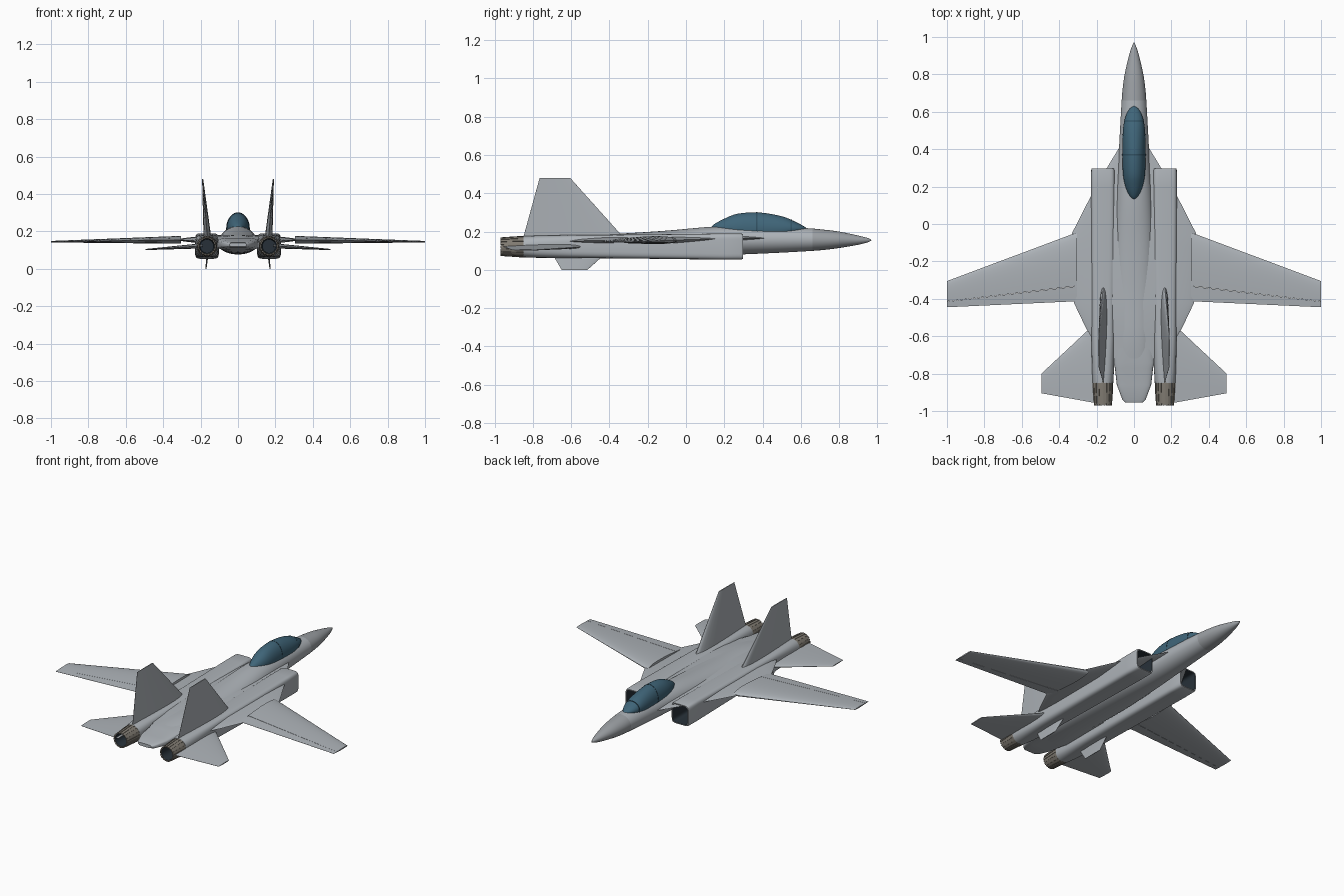
import bpy, bmesh
from math import sin, cos, pi, copysign, sqrt
from mathutils import Vector as V

if "Cube" in bpy.data.objects:
    bpy.data.objects.remove(bpy.data.objects["Cube"])


def material(name, rgb):
    m = bpy.data.materials.new(name)
    m.diffuse_color = (*rgb, 1)
    m.use_nodes = True
    m.node_tree.nodes["Principled BSDF"].inputs["Base Color"].default_value = m.diffuse_color
    return m


GREY = material("airframe_grey", (0.42, 0.45, 0.48))
NOSE = material("nose_grey", (0.33, 0.35, 0.37))
GLASS = material("canopy_glass", (0.05, 0.13, 0.19))
FRAME = material("frame_blue", (0.03, 0.08, 0.12))
DARK = material("duct_dark", (0.02, 0.03, 0.04))
METAL = material("nozzle_metal", (0.22, 0.20, 0.17))


def finish(name, bm, mats, mirror=False):
    bmesh.ops.recalc_face_normals(bm, faces=bm.faces)
    me = bpy.data.meshes.new(name)
    bm.to_mesh(me)
    bm.free()
    for m in mats:
        me.materials.append(m)
    ob = bpy.data.objects.new(name, me)
    bpy.context.collection.objects.link(ob)
    bpy.ops.object.select_all(action='DESELECT')
    bpy.context.view_layer.objects.active = ob
    ob.select_set(True)
    bpy.ops.object.shade_smooth_by_angle(angle=0.6)
    if mirror:
        ob.modifiers.new("mirror", 'MIRROR').use_mirror_merge = False
    return ob


def spline(rows, sub):
    # Catmull-Rom interpolation of the section rows
    out = []
    for i in range(len(rows) - 1):
        a, b, c, d = (rows[min(max(k, 0), len(rows) - 1)] for k in (i - 1, i, i + 1, i + 2))
        for j in range(sub):
            t = j / sub
            out.append(tuple(0.5 * (2 * q + (r - p) * t + (2 * p - 5 * q + 4 * r - s) * t * t
                                    + (3 * q - p - 3 * r + s) * t ** 3)
                             for p, q, r, s in zip(a, b, c, d)))
    return out + [rows[-1]]


def loft(name, rows, mats, cx=0, sub=1, seg=40, mirror=False, dark_from=None):
    # rows: y, half width, bottom z, top z, superellipse exponent
    bm = bmesh.new()
    rings = []
    for y, w, z0, z1, n in (spline(rows, sub) if sub > 1 else rows):
        ring = []
        for k in range(seg):
            c, s = cos(2 * pi * k / seg), sin(2 * pi * k / seg)
            ring.append(bm.verts.new((cx + w * copysign(abs(c) ** (2 / n), c), y,
                                      (z0 + z1) / 2 + (z1 - z0) / 2 * copysign(abs(s) ** (2 / n), s))))
        rings.append(ring)
    for i, (a, b) in enumerate(zip(rings, rings[1:])):
        for k in range(seg):
            f = bm.faces.new((a[k], a[(k + 1) % seg], b[(k + 1) % seg], b[k]))
            f.material_index = int(dark_from is not None and i >= dark_from)
    bm.faces.new(rings[0])
    bm.faces.new(rings[-1]).material_index = int(dark_from is not None)
    return finish(name, bm, mats, mirror)


def panel(name, root, tip, normal, thick, s0=0.0, s1=1.0, mats=(GREY,)):
    # aerofoil surface between a root chord and a tip chord, mirrored across x
    bm = bmesh.new()
    n = V(normal).normalized()
    steps = 14
    rings = []
    for (le, te), t in zip((root, tip), thick):
        up, low = [], []
        for i in range(steps + 1):
            s = s0 + (s1 - s0) * (1 - cos(pi * i / steps)) / 2
            h = 5 * t * (0.2969 * sqrt(s) - 0.126 * s - 0.3516 * s ** 2 + 0.2843 * s ** 3 - 0.1015 * s ** 4)
            p = V(le).lerp(V(te), s)
            up.append(p + n * max(h, 0.0005))
            low.append(p - n * max(h, 0.0005))
        rings.append([bm.verts.new(p) for p in up + low[::-1]])
    a, b = rings
    m = len(a)
    for k in range(m):
        bm.faces.new((a[k], a[(k + 1) % m], b[(k + 1) % m], b[k]))
    bm.faces.new(a)
    bm.faces.new(b)
    return finish(name, bm, mats, True)


# Nose cone and fuselage
loft("nose_cone", [(0.97, .001, .154, .156, 2), (0.95, .011, .144, .166, 2), (0.9, .027, .131, .179, 2),
                   (0.8, .050, .114, .200, 2), (0.72, .061, .104, .210, 2), (0.66, .066, .099, .216, 2)],
     [NOSE], sub=4)
loft("fuselage", [(0.66, .066, .099, .216, 2), (0.5, .075, .090, .224, 2), (0.3, .086, .081, .228, 2),
                  (0.13, .098, .077, .225, 2), (-0.1, .106, .077, .205, 2.1), (-0.35, .104, .080, .189, 2.2),
                  (-0.6, .095, .088, .179, 2.3), (-0.76, .080, .100, .160, 2.4)], [GREY], sub=4)
loft("tail_boom", [(-0.40, .110, .10, .172, 4), (-0.74, .110, .10, .165, 4), (-0.77, .102, .102, .160, 4),
                   (-0.86, .092, .108, .152, 4), (-0.94, .062, .114, .143, 4), (-0.955, .045, .118, .138, 4)],
     [GREY])

# Flat blended deck with leading edge extensions
loft("blended_deck", [(0.45, .050, .158, .172, 1.4), (0.42, .072, .157, .174, 1.4), (0.3, .145, .150, .180, 1.4),
                      (0.16, .225, .140, .185, 1.4), (-0.05, .332, .127, .185, 1.4), (-0.12, .330, .125, .185, 1.4),
                      (-0.42, .322, .125, .183, 1.4), (-0.56, .255, .125, .178, 1.4), (-0.62, .218, .125, .172, 1.4),
                      (-0.72, .150, .130, .165, 1.4)], [GREY], seg=48)

# Engine nacelles with hollow intakes
loft("engine_nacelle", [(-0.85, .055, .066, .176, 2.2), (-0.78, .059, .063, .179, 2.8), (-0.6, .062, .062, .182, 4),
                        (-0.2, .064, .058, .185, 5), (0.2, .064, .053, .190, 6), (0.288, .063, .053, .190, 6),
                        (0.298, .060, .057, .187, 6), (0.298, .054, .063, .181, 6), (0.15, .050, .067, .177, 5)],
     [GREY, DARK], cx=.166, mirror=True, dark_from=7)

# Exhaust nozzles with raised petals
loft("exhaust_nozzle", [(-0.83, .053, .068, .174, 2), (-0.87, .053, .068, .174, 2), (-0.965, .046, .075, .167, 2),
                        (-0.965, .041, .080, .162, 2), (-0.86, .036, .085, .157, 2)],
     [METAL, DARK], cx=.166, mirror=True, dark_from=3)
bm = bmesh.new()
PETALS = 18
for k in range(PETALS):
    corners = []
    for y, r in ((-0.842, .0555), (-0.87, .0555), (-0.97, .0485)):
        for dr, side in ((0, -.38), (0, .38), (-.006, .38), (-.006, -.38)):
            a = 2 * pi * (k + side) / PETALS
            corners.append(bm.verts.new((.166 + (r + dr) * cos(a), y, .121 + (r + dr) * sin(a))))
    for o in (0, 4):
        for j in range(4):
            bm.faces.new([corners[o + i] for i in (j, (j + 1) % 4, (j + 1) % 4 + 4, j + 4)])
    bm.faces.new(corners[:4])
    bm.faces.new(corners[8:])
finish("nozzle_petals", bm, [METAL], True)

# Canopy and its frames
loft("canopy", [(.630, .003, .212, .218, 2), (.615, .024, .200, .228, 2), (.57, .047, .180, .252, 2),
                (.5, .059, .150, .280, 2), (.38, .062, .130, .300, 2), (.27, .059, .137, .293, 2),
                (.2, .046, .163, .267, 2), (.15, .024, .190, .240, 2), (.13, .003, .215, .221, 2)], [GLASS], sub=4)
for y, w, z0, z1 in ((.55, .0535, .170, .2625), (.37, .0632, .129, .3015)):
    loft("canopy_frame", [(y - .003, w, z0, z1, 2), (y + .003, w, z0, z1, 2)], [FRAME])

# Wings with separate flaps
wing_root = ((.305, -.045, .155), (.305, -.413, .155))
wing_tip = ((1.0, -.305, .145), (1.0, -.445, .145))
panel("wing", wing_root, wing_tip, (0, 0, 1), (.042, .008), 0, .777)
panel("wing_flap", wing_root, wing_tip, (0, 0, 1), (.042, .008), .783, 1)

# Tailplanes, twin fins and ventral fins
panel("tailplane", ((.19, -.515, .123), (.19, -.96, .123)), ((.495, -.80, .103), (.495, -.905, .103)),
      (0, 0, 1), (.028, .006))
panel("tail_fin", ((.163, -.318, .160), (.163, -.853, .160)), ((.189, -.605, .48), (.189, -.765, .48)),
      (1, 0, -.08), (.042, .006))
panel("ventral_fin", ((.163, -.42, .085), (.163, -.70, .085)), ((.171, -.515, 0), (.171, -.65, 0)),
      (1, 0, .1), (.014, .005))
